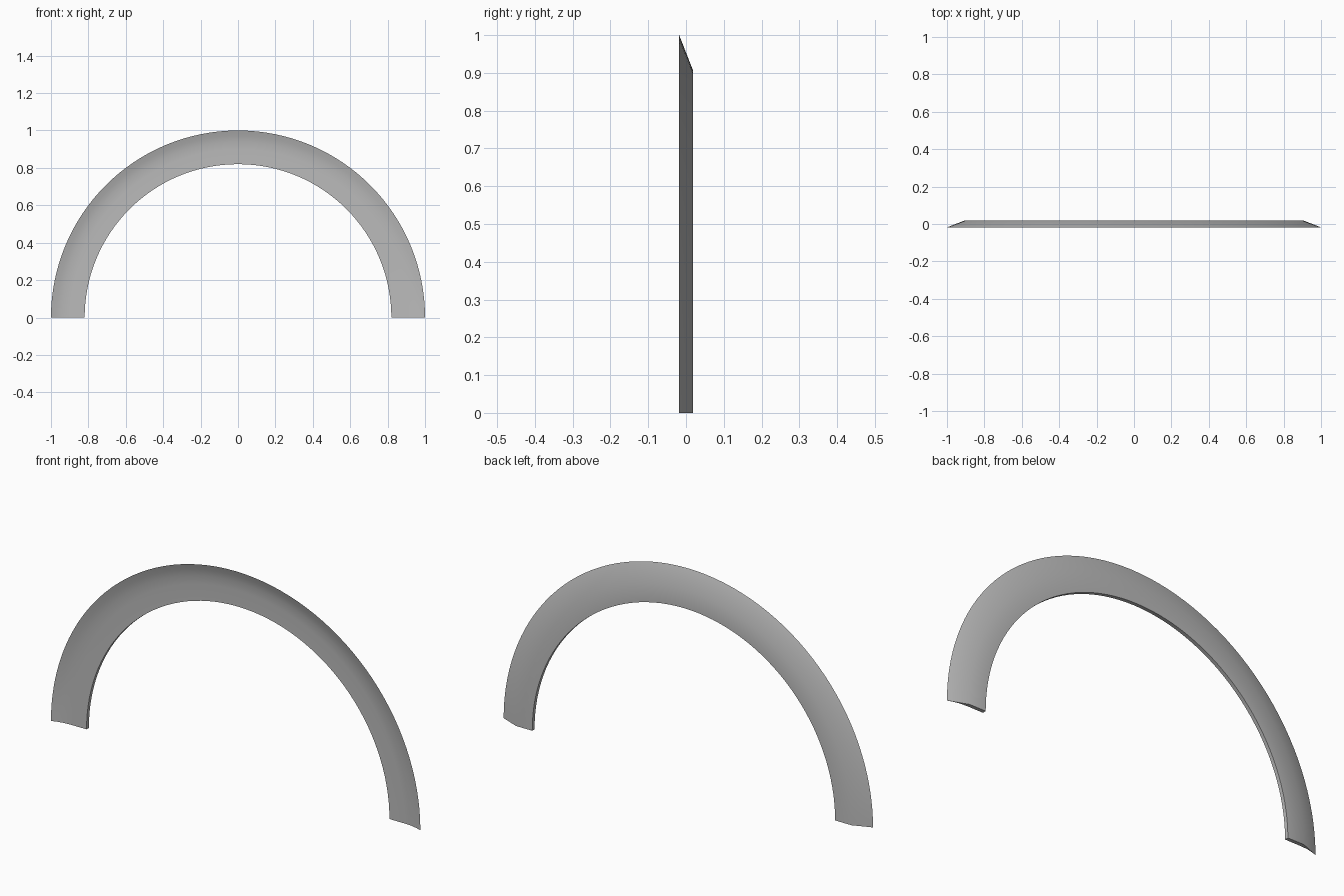
import bpy, bmesh
from math import pi, cos, sin, radians

cube = bpy.data.objects.get("Cube")
if cube:
    bpy.data.objects.remove(cube, do_unlink=True)

SEGMENTS = 64

# Cross-section as (radius, depth): hooked outer lip, flat band, thin inner edge
PROFILE = [(1.0, -0.018), (0.972, -0.009), (0.94, -0.002), (0.90, 0.0),
           (0.82, 0.0), (0.82, 0.018), (0.908, 0.018)]

# Plain grey finish
grey = bpy.data.materials.new("plain grey")
grey.use_nodes = True
colour = (0.5, 0.5, 0.5, 1.0)
grey.diffuse_color = colour
grey.node_tree.nodes["Principled BSDF"].inputs["Base Color"].default_value = colour

# Arch: sweep the cross-section through half a turn
bm = bmesh.new()
rings = []
for i in range(SEGMENTS + 1):
    a = pi * i / SEGMENTS
    rings.append([bm.verts.new((r * cos(a), y, r * sin(a))) for r, y in PROFILE])
n = len(PROFILE)
for a, b in zip(rings, rings[1:]):
    for j in range(n):
        k = (j + 1) % n
        bm.faces.new((a[j], a[k], b[k], b[j]))

# Flat feet
bm.faces.new(rings[0])
bm.faces.new(rings[-1])
bmesh.ops.recalc_face_normals(bm, faces=bm.faces)

mesh = bpy.data.meshes.new("arch_trim")
bm.to_mesh(mesh)
bm.free()
mesh.materials.append(grey)
arch = bpy.data.objects.new("arch_trim", mesh)
bpy.context.collection.objects.link(arch)

# Smooth curves, crisp edges
bpy.ops.object.select_all(action='DESELECT')
arch.select_set(True)
bpy.context.view_layer.objects.active = arch
bpy.ops.object.shade_smooth_by_angle(angle=radians(35))
